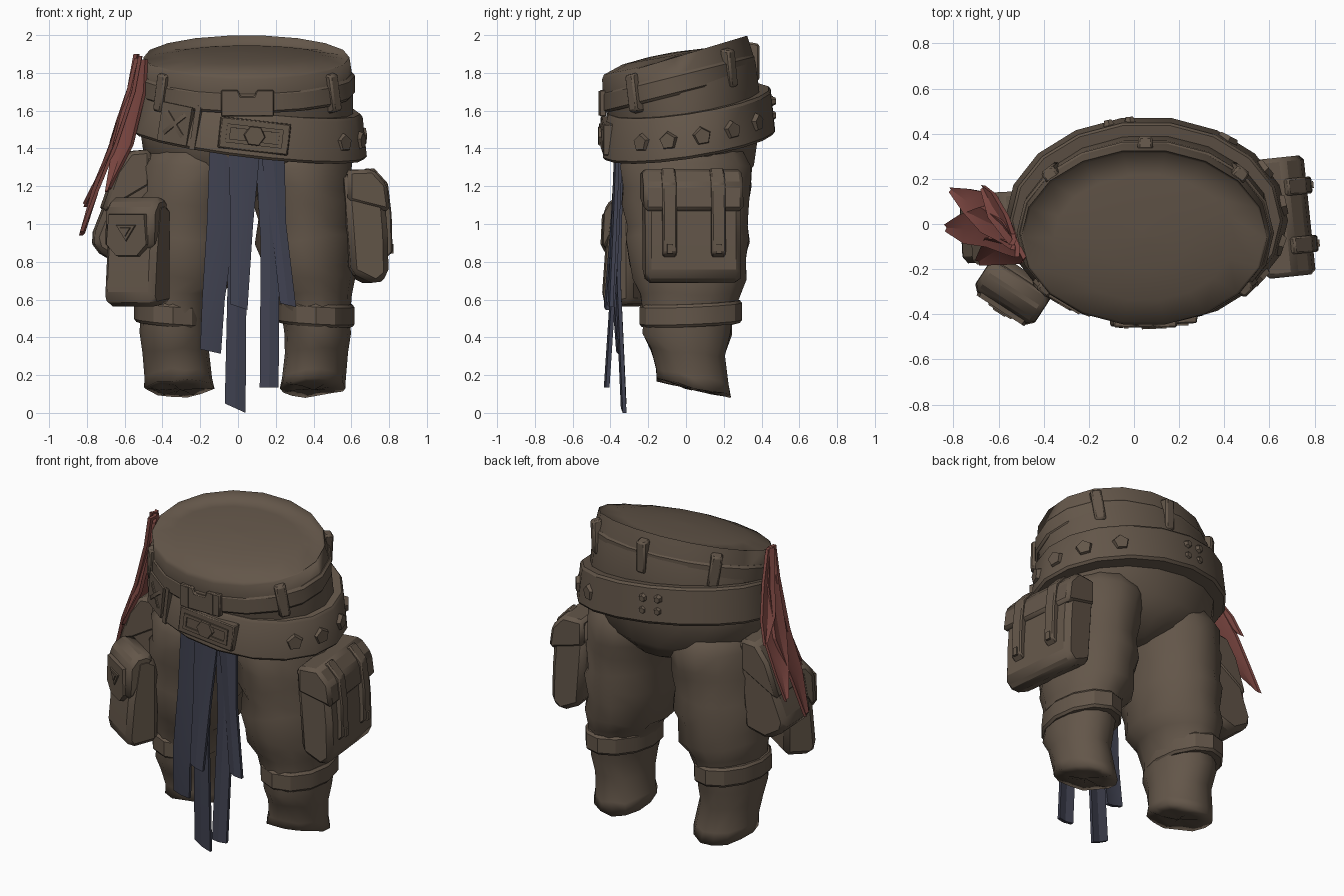
import bpy, bmesh, math, random
from mathutils import Vector, Matrix

if "Cube" in bpy.data.objects:
    bpy.data.objects.remove(bpy.data.objects["Cube"])

random.seed(4)


def material(name, rgb):
    m = bpy.data.materials.new(name)
    m.diffuse_color = (*rgb, 1)
    m.use_nodes = True
    m.node_tree.nodes["Principled BSDF"].inputs["Base Color"].default_value = m.diffuse_color
    return m


BROWN = material("brown canvas", (0.125, 0.093, 0.067))
BLUE = material("slate cloth", (0.05, 0.053, 0.08))
RED = material("faded red cloth", (0.22, 0.068, 0.058))


def finish(name, bm, mat, bevel=0, angle=32):
    bmesh.ops.recalc_face_normals(bm, faces=bm.faces)
    me = bpy.data.meshes.new(name)
    bm.to_mesh(me)
    bm.free()
    ob = bpy.data.objects.new(name, me)
    bpy.context.collection.objects.link(ob)
    me.materials.append(mat)
    if bevel:
        mod = ob.modifiers.new("soft edge", 'BEVEL')
        mod.width, mod.segments, mod.limit_method = bevel, 1, 'ANGLE'
    bpy.ops.object.select_all(action='DESELECT')
    ob.select_set(True)
    bpy.context.view_layer.objects.active = ob
    bpy.ops.object.shade_smooth_by_angle(angle=math.radians(angle))
    return ob


def loft(name, rings, n=20, closed=False, jitter=0, mirror=None, grow=0, angle=32):
    """Skin tilted ellipses: (z, cx, cy, rx, ry, slope_x, slope_y)."""
    bm = bmesh.new()
    loops = []
    for z, cx, cy, rx, ry, sx, sy in rings:
        loop = []
        for i in range(n):
            a = math.tau * i / n
            k = 1 + random.uniform(-jitter, jitter)
            dx, dy = (rx + grow) * k * math.cos(a), ry * k * math.sin(a)
            x = cx + dx
            wz = z + sx * dx + sy * (cy + dy) + random.uniform(-jitter, jitter) * 0.6
            loop.append(bm.verts.new((mirror - x if mirror is not None else x, cy + dy, wz)))
        loops.append(loop)
    pairs = list(zip(loops, loops[1:])) + ([(loops[-1], loops[0])] if closed else [])
    for a, b in pairs:
        for i in range(n):
            j = (i + 1) % n
            bm.faces.new((a[i], a[j], b[j], b[i]))
    if not closed:
        bm.faces.new(loops[0])
        bm.faces.new(loops[-1])
    return finish(name, bm, BROWN, angle=angle)


def band(name, z, cx, cy, rx, ry, sx, sy, h, t, flare=0.0, n=20):
    """Strap around the body with softened outer edges."""
    section = [(-h / 2, -t), (-h / 2, flare - 0.012), (-h / 2 + 0.015, flare),
               (h / 2 - 0.015, 0), (h / 2, -0.012), (h / 2, -t)]
    z += sx * cx
    loft(name, [(z + dz, cx, cy, rx + d, ry + d, sx, sy) for dz, d in section], n, True)
    return z - sx * cx, cx, cy, rx, ry, sx, sy


def on_band(b, deg, dz=0, off=0):
    """Frame on a strap: x along it, y up, z outward."""
    z, cx, cy, rx, ry, sx, sy = b
    c, s = math.cos(math.radians(deg)), math.sin(math.radians(deg))
    x, y = cx + rx * c, cy + ry * s
    nrm = Vector((c / rx, s / ry, 0)).normalized()
    u = Vector((-nrm.y, nrm.x, 0))
    u.z = sx * u.x + sy * u.y
    u.normalize()
    return frame(Vector((x, y, z + sx * x + sy * y + dz)) + nrm * off, u, nrm.cross(u), nrm)


def frame(o, u, v, n):
    m = Matrix((u, v, n)).transposed().to_4x4()
    m.translation = o
    return m


def upright(x, y, deg):
    a = math.radians(deg)
    return frame(Vector((x, y, 0)), Vector((-math.sin(a), math.cos(a), 0)),
                 Vector((0, 0, 1)), Vector((math.cos(a), math.sin(a), 0)))


def prism(name, pts, lo, hi, m, taper=1.0, bevel=0):
    """Extrude a 2D outline along the frame's z axis."""
    bm = bmesh.new()
    mx = sum(p[0] for p in pts) / len(pts)
    my = sum(p[1] for p in pts) / len(pts)
    a = [bm.verts.new(m @ Vector((x, y, lo))) for x, y in pts]
    b = [bm.verts.new(m @ Vector((mx + (x - mx) * taper, my + (y - my) * taper, hi))) for x, y in pts]
    bm.faces.new(a)
    bm.faces.new(b)
    for i in range(len(pts)):
        j = (i + 1) % len(pts)
        bm.faces.new((a[i], a[j], b[j], b[i]))
    finish(name, bm, BROWN, bevel)


# Maps an (outward, up) side profile extruded along the width
SIDE = Matrix(((0, 0, 1, 0), (0, 1, 0, 0), (1, 0, 0, 0), (0, 0, 0, 1)))


def profile(name, pts, width, m, u=0, bevel=0.015):
    prism(name, pts, u - width / 2, u + width / 2, m @ SIDE, 1, bevel)


def ngon(n, r, start=90, wide=1):
    return [(wide * r * math.cos(math.radians(start + 360 * i / n)),
             r * math.sin(math.radians(start + 360 * i / n))) for i in range(n)]


def rect(w, h, x=0, y=0):
    return [(x - w / 2, y - h / 2), (x + w / 2, y - h / 2), (x + w / 2, y + h / 2), (x - w / 2, y + h / 2)]


def strip(name, rows, mat, across, slant=0.0, t=0.02):
    """Hanging cloth strip with rows (x, y, z, width)."""
    bm = bmesh.new()
    loops = []
    across = Vector(across).normalized()
    depth = Vector((0, 0, 1)).cross(across) * t
    for k, (x, y, z, w) in enumerate(rows):
        tilt = Vector((0, 0, slant)) if k == len(rows) - 1 else Vector()
        c = Vector((x, y, z))
        l, r = c - across * w / 2 + tilt, c + across * w / 2 - tilt
        loops.append([bm.verts.new(p) for p in (l, c - depth * 0.5, r, r + depth, c + depth * 0.5, l + depth)])
    for a, b in zip(loops, loops[1:]):
        for i in range(6):
            j = (i + 1) % 6
            bm.faces.new((a[i], a[j], b[j], b[i]))
    for e in (loops[0], loops[-1]):
        bm.faces.new((e[0], e[1], e[4], e[5]))
        bm.faces.new((e[1], e[2], e[3], e[4]))
    finish(name, bm, mat, angle=20)


# Hips, waist and domed top that sinks below the rear rim
loft("hips_and_waist", [
    (1.14, .04, 0, .06, .15, 0, 0), (1.21, .04, 0, .25, .29, 0, 0), (1.31, .04, .005, .53, .36, 0, 0),
    (1.45, .045, 0, .56, .39, -.05, .1), (1.60, .05, 0, .56, .40, -.05, .15),
    (1.76, .05, -.035, .56, .41, 0, .25), (1.90, .045, -.06, .545, .39, 0, .30),
    (1.882, .045, -.06, .535, .38, 0, .21), (1.905, .045, -.06, .40, .28, 0, .18),
    (1.915, .045, -.06, .2, .14, 0, .16), (1.92, .045, -.06, .02, .015, 0, .16)], 18, angle=120)

# Legs with folds, and knee straps
LEG = [(1.44, .29, 0, .22, .27, 0, 0), (1.30, .32, 0, .28, .352, .05, 0), (1.20, .335, .005, .258, .345, -.1, 0),
       (1.12, .345, 0, .268, .348, .1, .05), (1.00, .35, .01, .245, .322, -.12, 0), (.92, .355, .01, .263, .335, .12, 0),
       (.80, .36, .01, .24, .312, -.08, .05), (.71, .37, .02, .25, .305, .08, 0), (.63, .395, .02, .205, .27, 0, 0),
       (.50, .415, .01, .178, .24, 0, 0), (.42, .42, .005, .178, .24, 0, 0), (.32, .415, .01, .168, .198, 0, -.1),
       (.20, .40, .035, .168, .195, 0, -.2), (.14, .395, .04, .176, .2, 0, -.22), (.135, .395, .04, .1, .12, 0, -.22),
       (.135, .395, .04, .01, .01, 0, -.22)]
for side, mir, grow in (("right", None, 0), ("left", .085, .01)):
    loft(side + "_leg", LEG, 14, False, .018, mir, grow, 120)
    cx, tilt = (.412, -.06) if mir is None else (-.345, -.08)
    band(side + "_knee_strap", .525 - tilt * cx, cx, .025, .205, .272, tilt, .04, .12, .05, 0, 12)

# Waist strap with loops and clasp
W = band("waist_strap", 1.752, .05, -.04, .57, .41, 0, .25, .115, .05, 0, 18)
for i, a in enumerate((90, 43, 137, -36, 216)):
    prism(f"strap_loop_{i}", rect(.07, .215, 0, .012), -.04, .018, on_band(W, a), .9, .01)
prism("waist_clasp", [(-.14, -.07), (.14, -.07), (.14, .07), (.05, .07), (.035, .035),
                      (-.035, .035), (-.05, .07), (-.14, .07)], -.03, .008, on_band(W, 270), 1, .006)
for s in (-1, 1):
    prism("clasp_rib", rect(.02, .13, s * .085), 0, .014, on_band(W, 270))

# Wide hip belt
B = band("hip_belt", 1.54, .055, .015, .605, .44, -.12, .15, .235, .07, .022, 18)
M = on_band(B, 273)
prism("buckle_plate", rect(.38, .17), -.04, .022, M, .97, .006)
for s in (-1, 1):
    prism("buckle_bar", rect(.28, .02, 0, s * .04), .01, .03, M)
    prism("buckle_end", rect(.02, .10, s * .14), .01, .03, M)
prism("buckle_hexagon", ngon(6, .062, 0), .01, .04, M, .85)
for i, a in enumerate((-34, -14, 9, 31, 54)):
    prism(f"pentagon_stud_{i}", ngon(5, .058), -.02, .018, on_band(B, a, -.01, .005), .75)
for a in (97, 106):
    for dz in (-.035, .04):
        prism("rear_rivet", ngon(6, .03), -.01, .018, on_band(B, a, dz, .005), .6)
M = on_band(B, 231)
prism("belt_patch", rect(.19, .215), -.04, .022, M, .96)
for r in (45, -45):
    prism("patch_cross", rect(.2, .03), .014, .028, M @ Matrix.Rotation(math.radians(r), 4, 'Z'), .7)
prism("belt_keeper", rect(.03, .235), -.04, .024, on_band(B, 243))

# Right thigh pouch
P = upright(.565, .02, 6)
profile("right_pouch", [(-.03, 1.27), (.12, 1.27), (.185, 1.19), (.205, .95), (.21, .73), (.145, .675), (.01, .74)],
        .51, P, 0, .03)
profile("right_pouch_flap", [(-.01, 1.285), (.125, 1.29), (.198, 1.21), (.217, 1.07), (.19, 1.07), (-.01, 1.12)],
        .53, P, 0, .02)
for u in (-.13, .13):
    profile("pouch_strap", [(.1, 1.27), (.135, 1.3), (.213, 1.215), (.233, 1.05), (.238, .85), (.2, .82)],
            .075, P, u, .008)
    prism("strap_slot", rect(.03, .05, u, .87), .2, .245, P)

# Left side pouch
P = upright(-.47, -.01, 183)
profile("left_side_pouch", [(-.03, 1.38), (.1, 1.37), (.17, 1.27), (.305, .93), (.285, .86), (.17, .79), (.02, .83)],
        .30, P, 0, .03)
profile("left_side_flap", [(0, 1.395), (.11, 1.385), (.185, 1.28), (.26, 1.07), (.22, 1.07), (0, 1.2)],
        .315, P, 0, .02)

# Left front pouch with pointed badge
P = upright(-.505, -.25, 237)
profile("left_front_pouch", [(-.05, 1.08), (.02, 1.12), (.09, 1.11), (.13, .85), (.15, .61), (.12, .56), (-.05, .58)],
        .315, P, 0, .03)
profile("left_front_flap", [(-.03, 1.11), (.02, 1.145), (.09, 1.135), (.14, 1.07), (.15, .87), (.10, .87), (.0, 1.05)],
        .31, P, 0, .025)
prism("flap_panel", [(-.12, 1.06), (.12, 1.06), (.135, .89), (.07, .825), (-.07, .825), (-.135, .89)], .1, .16, P, .93)
prism("flap_triangle", ngon(3, .06, -90, 1.25), 0, .01, P @ Matrix.Translation((0, .965, .157)), .9)
prism("flap_triangle_core", ngon(3, .035, -90, 1.25), 0, .016, P @ Matrix.Translation((0, .965, .157)), .8)

# Slate cloth strips hanging from the belt
for i, (rows, sl) in enumerate((
        ([(-.075, -.355, 1.42, .15), (-.09, -.365, 1.0, .15), (-.13, -.38, .6, .12), (-.145, -.36, .325, .11)], .012),
        ([(.035, -.365, 1.42, .17), (.02, -.39, 1.0, .12), (.005, -.425, .56, .09)], .015),
        ([(.0, -.35, 1.4, .1), (-.005, -.365, .7, .1), (-.015, -.335, .025, .11)], .025),
        ([(.15, -.355, 1.42, .12), (.17, -.375, .9, .1), (.165, -.425, .135, .1)], 0),
        ([(.18, -.37, 1.42, .13), (.215, -.385, 1.0, .08), (.265, -.405, .57, .085)], .01))):
    strip(f"front_cloth_{i}", rows, BLUE, (1, 0, 0), sl)

# Torn red cloth at the left hip, folded around to the front
for i, (across, rows) in enumerate((
        ((.15, 1, 0), [(-.53, -.07, 1.9, .05), (-.56, -.01, 1.72, .09), (-.62, .08, 1.54, .11), (-.66, .16, 1.42, .02)]),
        ((.1, 1, 0), [(-.525, -.08, 1.88, .07), (-.565, -.02, 1.7, .13), (-.65, .05, 1.42, .18),
                      (-.73, .10, 1.24, .11), (-.80, .15, 1.1, .02)]),
        ((-.15, 1, 0), [(-.515, -.1, 1.89, .09), (-.555, -.06, 1.7, .15), (-.65, -.01, 1.42, .18),
                        (-.745, -.02, 1.18, .13), (-.82, -.015, .95, .03)]),
        ((-.65, .8, 0), [(-.505, -.11, 1.87, .09), (-.53, -.11, 1.7, .14), (-.60, -.11, 1.42, .15),
                         (-.68, -.16, 1.18, .03)]))):
    strip(f"hip_cloth_{i}", rows, RED, across, .01)
